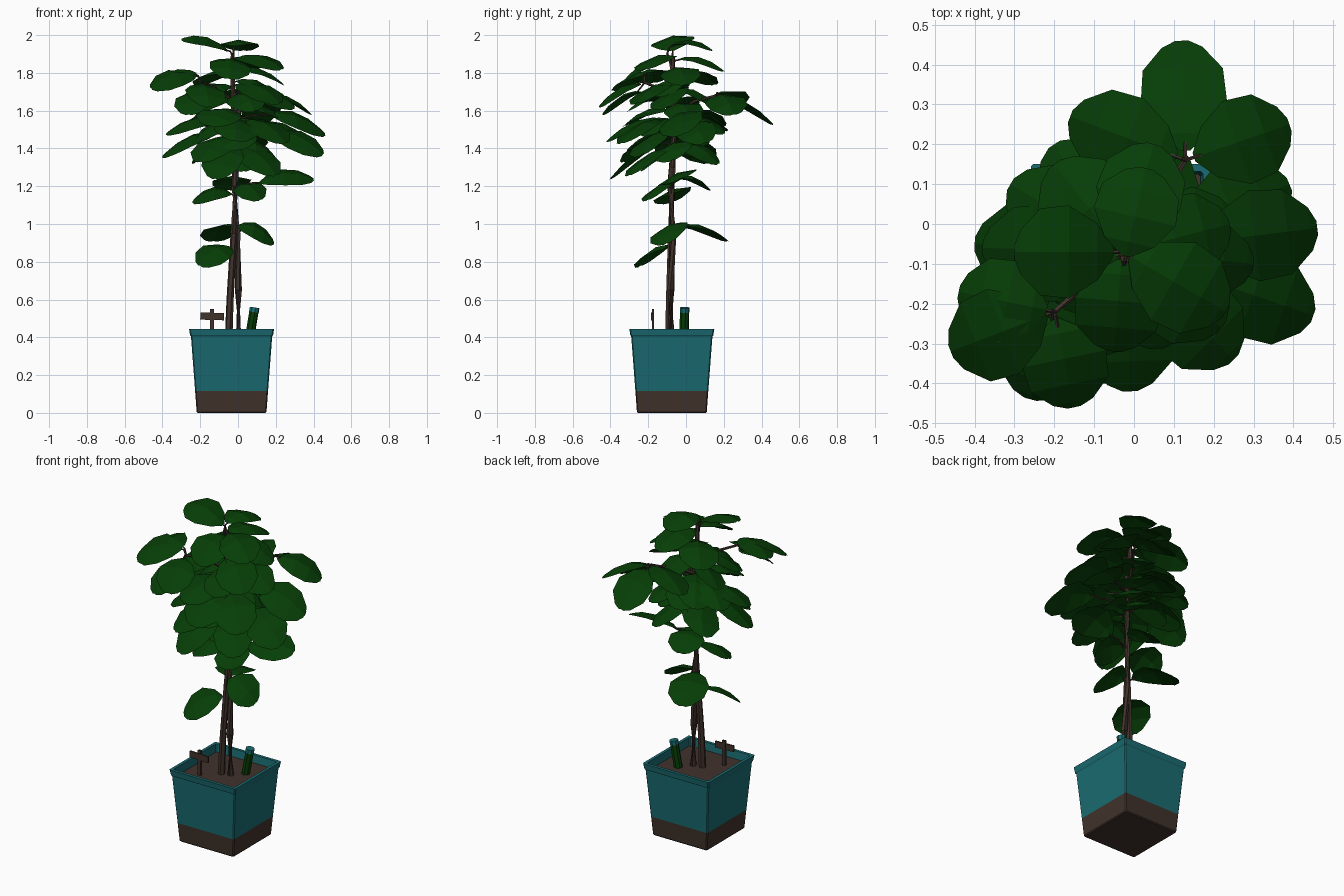
import bpy, bmesh, math, random
from mathutils import Vector, Matrix

if "Cube" in bpy.data.objects:
    bpy.data.objects.remove(bpy.data.objects["Cube"])

random.seed(4)


def material(name, rgb):
    m = bpy.data.materials.new(name)
    m.diffuse_color = (*rgb, 1)
    m.use_nodes = True
    m.node_tree.nodes["Principled BSDF"].inputs["Base Color"].default_value = m.diffuse_color
    return m


TEAL = material("teal glaze", (0.010, 0.148, 0.166))
BROWN = material("dark brown", (0.052, 0.032, 0.024))
GREEN = material("leaf green", (0.002, 0.047, 0.002))


def finish(name, bm, *mats):
    bmesh.ops.recalc_face_normals(bm, faces=bm.faces)
    mesh = bpy.data.meshes.new(name)
    bm.to_mesh(mesh)
    bm.free()
    ob = bpy.data.objects.new(name, mesh)
    bpy.context.collection.objects.link(ob)
    for m in mats:
        mesh.materials.append(m)
    return ob


def skin(bm, rings):
    """Join successive closed rings of points, capping both ends."""
    vs = [[bm.verts.new(p) for p in r] for r in rings]
    n = len(vs[0])
    for a, b in zip(vs, vs[1:]):
        for i in range(n):
            bm.faces.new((a[i], a[(i + 1) % n], b[(i + 1) % n], b[i]))
    bm.faces.new(vs[0][::-1])
    bm.faces.new(vs[-1])


def tube(bm, points, r0, r1, sides=6):
    pts = [Vector(p) for p in points]
    rings = []
    for i, p in enumerate(pts):
        d = pts[min(i + 1, len(pts) - 1)] - pts[max(i - 1, 0)]
        rot = d.to_track_quat('Z', 'Y')
        r = r0 + (r1 - r0) * i / (len(pts) - 1)
        rings.append([p + rot @ Vector((r * math.cos(k * math.tau / sides),
                                        r * math.sin(k * math.tau / sides), 0))
                      for k in range(sides)])
    skin(bm, rings)


def box(bm, centre, size, tilt=0):
    m = (Matrix.Translation(centre) @ Matrix.Rotation(tilt, 4, 'Y')
         @ Matrix.Diagonal((*size, 1)))
    bmesh.ops.create_cube(bm, size=1, matrix=m)


# Square tapered pot with lip, lower band brown
CX, CY = -0.034, -0.075


def square(half, z, c=0.006):
    a, b = half, half - c
    return [(CX + x, CY + y, z) for x, y in
            ((a, -b), (a, b), (b, a), (-b, a), (-a, b), (-a, -b), (-b, -a), (b, -a))]


bm = bmesh.new()
skin(bm, [square(h, z) for h, z in
          ((0.180, 0), (0.185, 0.006), (0.193, 0.115), (0.215, 0.405), (0.220, 0.412),
           (0.225, 0.445), (0.207, 0.445), (0.200, 0.375))])
for f in bm.faces:
    f.material_index = int(f.calc_center_median().z < 0.115)
finish("pot", bm, TEAL, BROWN)

# Soil
bm = bmesh.new()
skin(bm, [square(0.199, 0.378), square(0.201, 0.398)])
finish("soil", bm, BROWN)

# Small signpost
bm = bmesh.new()
box(bm, (-0.137, -0.175, 0.465), (0.02, 0.012, 0.17))
box(bm, (-0.137, -0.180, 0.511), (0.125, 0.010, 0.038), 0.03)
finish("signpost", bm, BROWN)

# Feeder bottle stuck in the soil, with cap
lean = Vector((0.028, 0.005, 0.165)).normalized()
foot = Vector((0.058, -0.012, 0.38))
for name, a, b, r, mat in (("bottle", 0.0, 0.165, 0.025, GREEN),
                           ("bottle_cap", 0.155, 0.18, 0.026, TEAL)):
    bm = bmesh.new()
    tube(bm, [foot + lean * a, foot + lean * b], r, r, 8)
    finish(name, bm, mat)

# Twisted stems
stems = [
    [(-0.05, -0.09, 0.38), (-0.042, -0.088, 0.6), (-0.022, -0.08, 0.95),
     (-0.010, -0.07, 1.3), (-0.025, -0.07, 1.6), (-0.03, -0.07, 1.89)],
    [(0.003, -0.075, 0.38), (0.002, -0.080, 0.65), (-0.004, -0.068, 0.95),
     (-0.02, -0.085, 1.2), (-0.005, -0.06, 1.5), (0.02, -0.05, 1.75)],
]
bm = bmesh.new()
for s in stems:
    tube(bm, s, 0.021, 0.012)
finish("stems", bm, BROWN)

# Leaves growing off the stems: tip x, tip y, tip z, base z
low = [(-.20, -.24, .78, .88), (.19, -.10, .90, .99), (-.13, .22, .91, .99),
       (-.24, -.07, 1.12, 1.16), (.12, -.20, 1.13, 1.20), (.40, -.03, 1.24, 1.22),
       (-.05, .13, 1.18, 1.24), (.03, -.24, 1.28, 1.35)]
middle = [(-.12, -.40, 1.24, 1.43), (-.20, -.33, 1.33, 1.47), (.20, -.30, 1.26, 1.40),
          (.45, -.23, 1.37, 1.48), (.46, -.01, 1.48, 1.58), (-.40, -.05, 1.36, 1.48),
          (-.38, -.06, 1.48, 1.55), (-.22, .14, 1.33, 1.43), (.10, .17, 1.32, 1.42),
          (-.01, -.42, 1.44, 1.56), (.25, -.34, 1.43, 1.55), (.39, .10, 1.43, 1.54),
          (-.31, .10, 1.50, 1.60), (-.20, .20, 1.52, 1.60), (.10, .20, 1.48, 1.56)]
upper = [(-.30, -.10, 1.66, 1.72), (.22, -.26, 1.64, 1.74), (.30, -.10, 1.62, 1.70),
         (.24, .00, 1.74, 1.82), (-.20, .15, 1.74, 1.80), (.05, .20, 1.81, 1.87),
         (.23, -.22, 1.82, 1.88), (-.05, -.32, 1.77, 1.87), (-.30, -.07, 1.98, 1.92)]
# Inner leaves filling the crown
inner = []
for i in range(14):
    a, r, z = i * 2.4, random.uniform(0.20, 0.31), 1.42 + 0.026 * i
    inner.append((-.02 + r * math.cos(a), -.07 + r * math.sin(a), z - 0.08, z))

# Leaf clusters at the ends of side branches
back_cluster = [(.12, .46, 1.53, 1.67), (-.16, .27, 1.62, 1.69), (.39, .25, 1.58, 1.68)]
front_cluster = [(-.46, -.32, 1.72, 1.79), (-.15, -.46, 1.62, 1.74),
                 (-.26, -.44, 1.58, 1.70), (-.44, -.17, 1.75, 1.80)]
crown = [(.03, .14, 1.92, 1.945)]
BACK, FRONT, TOP = (.13, .16, 1.68), (-.20, -.22, 1.75), (-.025, -.10, 1.90)

# Half-width of the leaf blade along its length
OUTLINE = ((0.0, 0.012), (0.16, 0.070), (0.45, 0.116), (0.74, 0.108), (0.94, 0.055), (1.0, 0.018))


def trunk_at(z):
    for a, b in zip(stems[0], stems[0][1:]):
        if z <= b[2]:
            return Vector(a).lerp(Vector(b), (z - a[2]) / (b[2] - a[2]))
    return Vector(stems[0][-1])


leaves, stalks = bmesh.new(), bmesh.new()
for hub, group in ((None, low + middle + upper + inner), (BACK, back_cluster),
                   (FRONT, front_cluster), (TOP, crown)):
    if hub:
        start = trunk_at(hub[2] - 0.1)
        tube(stalks, [start, start.lerp(Vector(hub), 0.5) + Vector((0, 0, 0.02)), hub], 0.010, 0.007, 5)
    for x, y, z, zb in group:
        tip = Vector((x, y, z))
        root = Vector(hub) if hub else trunk_at(zb - 0.03)
        flat = Vector((x - root.x, y - root.y, 0))
        out = flat.normalized()
        length = min(0.29, flat.length * 0.92)
        base = tip - out * length
        base.z = zb
        # blades lean a little towards the front
        roll = 0.3 * out.x + random.uniform(-0.15, 0.15)
        side = Vector((-out.y, out.x, roll)).normalized()
        scale = random.uniform(0.92, 1.08) * (0.6 + 0.4 * length / 0.28)
        rows = []
        for t, w in OUTLINE:
            mid = base.lerp(tip, t) + Vector((0, 0, 0.17 * t * (1 - t)))
            w *= scale
            edge = Vector((0, 0, -0.22 * w))
            rows.append([leaves.verts.new(p) for p in
                         (mid - side * w + edge, mid, mid + side * w + edge)])
        for a, b in zip(rows, rows[1:]):
            for k in (0, 1):
                leaves.faces.new((a[k], b[k], b[k + 1], a[k + 1]))
        tube(stalks, [root, root.lerp(base, 0.5) + Vector((0, 0, 0.01)),
                      base + out * 0.02], 0.006, 0.004, 5)
finish("leaves", leaves, GREEN)
finish("leaf_stalks", stalks, BROWN)
